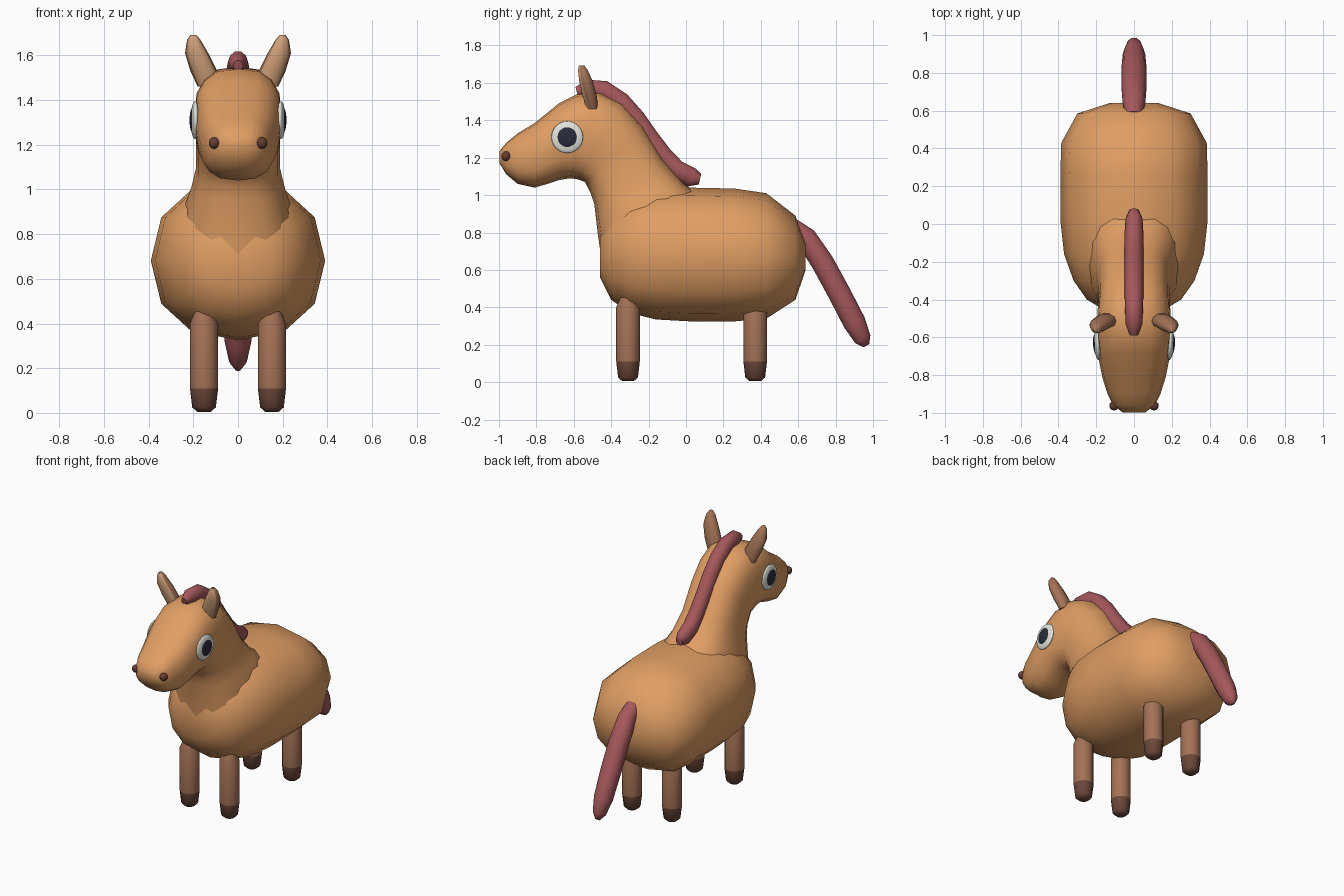
import bpy, bmesh, math
from mathutils import Vector

if "Cube" in bpy.data.objects:
    bpy.data.objects.remove(bpy.data.objects["Cube"])


def mat(name, r, g, b):
    m = bpy.data.materials.new(name)
    lin = [((c / 255 + 0.055) / 1.055) ** 2.4 for c in (r, g, b)]
    m.diffuse_color = (*lin, 1)
    m.use_nodes = True
    m.node_tree.nodes["Principled BSDF"].inputs["Base Color"].default_value = m.diffuse_color
    return m


COAT = mat("tan coat", 224, 158, 100)
LEG = mat("leg brown", 164, 114, 86)
HOOF = mat("hoof brown", 108, 72, 58)
HAIR = mat("red hair", 166, 88, 91)
INNER = mat("inner ear peach", 218, 168, 128)
WHITE = mat("eye white", 228, 228, 220)
DARK = mat("pupil dark", 42, 42, 60)
NOSE = mat("nostril brown", 100, 62, 50)


def finish(name, bm, mats, rule=None, angle=60):
    bmesh.ops.recalc_face_normals(bm, faces=bm.faces)
    bm.normal_update()
    if rule:
        for f in bm.faces:
            f.material_index = int(rule(f))
    me = bpy.data.meshes.new(name)
    bm.to_mesh(me)
    bm.free()
    for m in mats:
        me.materials.append(m)
    ob = bpy.data.objects.new(name, me)
    bpy.context.collection.objects.link(ob)
    bpy.ops.object.select_all(action='DESELECT')
    ob.select_set(True)
    bpy.context.view_layer.objects.active = ob
    bpy.ops.object.shade_smooth_by_angle(angle=math.radians(angle))
    return ob


def loft(name, rings, mats, n=12, p=2.0, rule=None):
    """Skin superellipse rings given as (centre, half axis U, half axis V)."""
    bm = bmesh.new()
    loops = []
    for c, u, v in rings:
        loop = []
        for i in range(n):
            a = 2 * math.pi * i / n
            ca, sa = math.cos(a), math.sin(a)
            cu = math.copysign(abs(ca) ** (2 / p), ca)
            sv = math.copysign(abs(sa) ** (2 / p), sa)
            loop.append(bm.verts.new(Vector(c) + Vector(u) * cu + Vector(v) * sv))
        loops.append(loop)
    for a, b in zip(loops, loops[1:]):
        for i in range(n):
            j = (i + 1) % n
            bm.faces.new((a[i], a[j], b[j], b[i]))
    bm.faces.new(loops[0])
    bm.faces.new(loops[-1])
    return finish(name, bm, mats, rule)


def span(y0, z0, y1, z1, w):
    """Ring stretched between two side-view points, half width w."""
    return ((0, (y0 + y1) / 2, (z0 + z1) / 2), (w, 0, 0),
            (0, (y1 - y0) / 2, (z1 - z0) / 2))


def tube(name, path, mats, n=10):
    """Tube along side-view points (y, z, radius, half width)."""
    rings = []
    for i, (y, z, r, w) in enumerate(path):
        a, b = path[max(i - 1, 0)], path[min(i + 1, len(path) - 1)]
        t = Vector((0, b[0] - a[0], b[1] - a[1])).normalized()
        rings.append(((0, y, z), (w, 0, 0), (0, -t.z * r, t.y * r)))
    return loft(name, rings, mats, n)


def ball(name, loc, scale, m, turn=0):
    bm = bmesh.new()
    bmesh.ops.create_uvsphere(bm, u_segments=20, v_segments=12, radius=1)
    ob = finish(name, bm, [m])
    ob.location, ob.scale, ob.rotation_euler = loc, scale, (0, 0, turn)
    return ob


# Barrel body: y, top, bottom, half width
body = [(0.64, 0.74, 0.60, 0.13), (0.585, 0.89, 0.44, 0.30), (0.43, 1.01, 0.34, 0.385),
        (0.26, 1.035, 0.325, 0.39), (0.02, 1.04, 0.325, 0.39), (-0.16, 1.035, 0.335, 0.37),
        (-0.30, 1.00, 0.37, 0.32), (-0.40, 0.93, 0.44, 0.25), (-0.46, 0.80, 0.56, 0.15)]
loft("body", [span(y, b, y, t, w) for y, t, b, w in body], [COAT], 12, 2.25)

# Neck and head in one skin, from chest to nose
head = [(-0.44, 0.58, 0.16, 0.86, 0.27), (-0.47, 0.78, 0.10, 0.98, 0.255),
        (-0.49, 0.95, -0.01, 1.06, 0.21), (-0.51, 1.01, -0.12, 1.19, 0.187),
        (-0.54, 1.07, -0.23, 1.37, 0.187), (-0.58, 1.085, -0.34, 1.49, 0.193),
        (-0.62, 1.09, -0.46, 1.55, 0.197), (-0.68, 1.08, -0.58, 1.54, 0.195),
        (-0.74, 1.06, -0.68, 1.49, 0.188), (-0.81, 1.04, -0.81, 1.385, 0.168),
        (-0.90, 1.06, -0.90, 1.33, 0.14), (-0.96, 1.11, -0.96, 1.28, 0.11),
        (-0.997, 1.17, -0.997, 1.235, 0.06)]
loft("neck_and_head", [span(*h) for h in head], [COAT], 16, 2.6)

# Mane and tail
tube("mane", [(0.075, 1.085, 0.03, 0.025), (0.03, 1.095, 0.055, 0.045), (-0.05, 1.135, 0.055, 0.05),
              (-0.12, 1.205, 0.055, 0.05), (-0.20, 1.31, 0.055, 0.05), (-0.27, 1.41, 0.055, 0.05),
              (-0.35, 1.50, 0.055, 0.05), (-0.44, 1.56, 0.055, 0.048), (-0.53, 1.57, 0.05, 0.044),
              (-0.585, 1.555, 0.025, 0.022)], [HAIR])
tube("tail", [(0.57, 0.84, 0.04, 0.045), (0.64, 0.775, 0.06, 0.06), (0.73, 0.64, 0.064, 0.067),
              (0.82, 0.475, 0.064, 0.067), (0.90, 0.32, 0.064, 0.06), (0.945, 0.23, 0.048, 0.04),
              (0.965, 0.195, 0.018, 0.012)], [HAIR])

for side, s in (("right", 1), ("left", -1)):
    # Legs with hooves
    for end, y in (("front", -0.31), ("back", 0.37)):
        prof = [(0.005, 0.03), (0.025, 0.053), (0.11, 0.063), (0.40, 0.063), (0.47, 0.035)]
        loft(f"{end}_{side}_leg", [((s * 0.152, y, z), (r, 0, 0), (0, r, 0)) for z, r in prof],
             [LEG, HOOF], 12, rule=lambda f: f.calc_center_median().z < 0.11)
    # Ear, peach on the forward side
    ear = [(1.46, 0.135, -0.50, 0.045, 0.032), (1.53, 0.153, -0.515, 0.060, 0.040),
           (1.61, 0.185, -0.535, 0.052, 0.038), (1.67, 0.198, -0.552, 0.030, 0.027),
           (1.692, 0.200, -0.558, 0.013, 0.015)]
    loft(f"{side}_ear", [((s * x, y, z), (a, 0, 0), (0, b, 0)) for z, x, y, a, b in ear],
         [LEG, INNER], 10, rule=lambda f: f.normal.y < -0.62 and f.normal.z < 0.7)
    # Eye and nostril
    ball(f"{side}_eye", (s * 0.192, -0.635, 1.31), (0.02, 0.085, 0.085), WHITE, s * -0.05)
    ball(f"{side}_pupil", (s * 0.199, -0.635, 1.31), (0.018, 0.06, 0.06), DARK, s * -0.05)
    ball(f"{side}_nostril", (s * 0.106, -0.962, 1.208), (0.025, 0.025, 0.026), NOSE)
